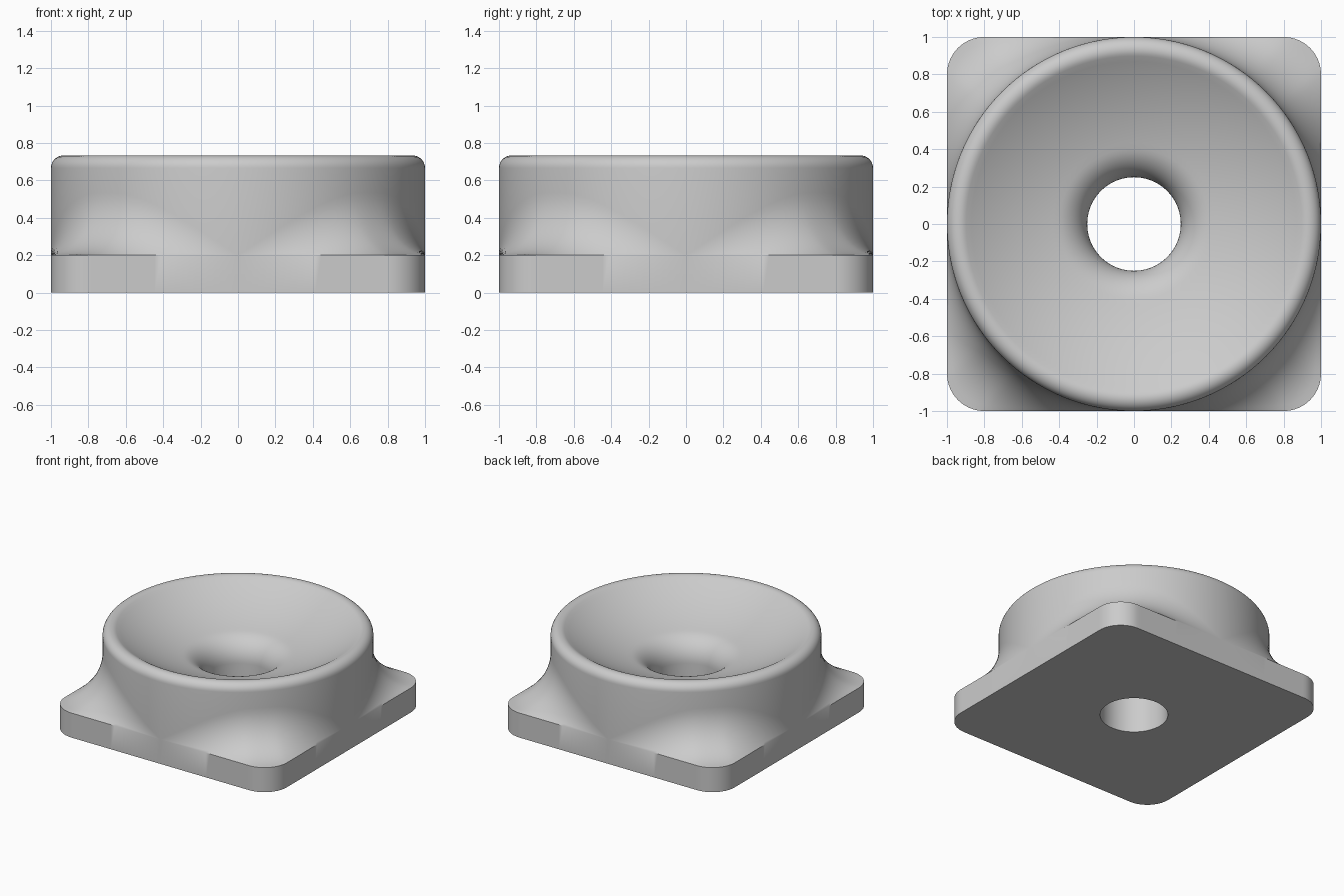
import bpy, bmesh
from math import sin, cos, asin, sqrt, pi, radians
from mathutils import Vector

cube = bpy.data.objects.get("Cube")
if cube:
    bpy.data.objects.remove(cube, do_unlink=True)

SEGMENTS = 240
PLATE_H, CORNER_R = 0.2, 0.2      # square plate
TOP, RIM_R = 0.733, 0.067         # cylinder top and its rounded rim
BLEND_R = 1 / 3                   # ball-shaped blend from cylinder to plate
HOLE, HOLE_R = 0.25, 0.2          # through hole and its rounded mouth
DISH_R = 1.7                      # spherical dish

# Dish centre and mouth centre so that all the roundings meet tangentially
rim_x, rim_z = 1 - RIM_R, TOP - RIM_R
dish_z = rim_z + sqrt((DISH_R + RIM_R) ** 2 - rim_x ** 2)
mouth_x = HOLE + HOLE_R
mouth_z = dish_z - sqrt((DISH_R + HOLE_R) ** 2 - mouth_x ** 2)
rim_tilt = asin(rim_x / (DISH_R + RIM_R))
mouth_tilt = asin(mouth_x / (DISH_R + HOLE_R))


def arc(cx, cz, r, start, end, steps):
    """Points (radius, height) on an arc; angles are measured from +x."""
    angles = [start + (end - start) * i / steps for i in range(steps + 1)]
    return [(cx + r * cos(a), cz + r * sin(a)) for a in angles]


def nearest_on_plate(p):
    """Nearest outline point of the rounded square."""
    inner = 1 - CORNER_R
    core = Vector((max(-inner, min(inner, p.x)), max(-inner, min(inner, p.y))))
    return core + (p - core).normalized() * CORNER_R


# Turned profile: rim, dish, hole mouth, straight hole
turned = arc(rim_x, rim_z, RIM_R, 0, pi / 2 + rim_tilt, 10)
turned += arc(0, dish_z, DISH_R, -pi / 2 + rim_tilt, -pi / 2 + mouth_tilt, 16)[1:]
turned += arc(mouth_x, mouth_z, HOLE_R, pi / 2 + mouth_tilt, pi, 12)[1:]
turned.append((HOLE, 0))


def column(angle):
    """All points at one angle, from the plate's underside to the hole."""
    out = Vector((cos(angle), sin(angle)))
    ball = out * (1 + BLEND_R)
    edge = nearest_on_plate(ball)
    gap = min((ball - edge).length, BLEND_R)
    ball_z = PLATE_H + sqrt(BLEND_R ** 2 - gap ** 2)
    centre = Vector((ball.x, ball.y, ball_z))
    low = Vector((edge.x, edge.y, PLATE_H)) - centre
    high = Vector((-out.x, -out.y, 0)) * BLEND_R
    spread = low.angle(high, 0)
    points = [Vector((edge.x, edge.y, 0)), centre + low]
    for i in range(1, 13):
        t = i / 12
        if spread < 0.001:
            d = high
        else:
            d = (low * sin((1 - t) * spread) + high * sin(t * spread)) / sin(spread)
        points.append(centre + d)
    return points + [Vector((out.x * r, out.y * r, z)) for r, z in turned]


# Skin neighbouring columns into one closed body
bm = bmesh.new()
columns = [[bm.verts.new(p) for p in column(2 * pi * i / SEGMENTS)]
           for i in range(SEGMENTS)]
for i, a in enumerate(columns):
    b = columns[(i + 1) % SEGMENTS]
    for j in range(len(a)):
        k = (j + 1) % len(a)
        bm.faces.new((a[j], b[j], b[k], a[k]))
bmesh.ops.remove_doubles(bm, verts=bm.verts, dist=0.0001)
bmesh.ops.recalc_face_normals(bm, faces=bm.faces)

mesh = bpy.data.meshes.new("dished_base")
bm.to_mesh(mesh)
bm.free()
body = bpy.data.objects.new("dished_base", mesh)
bpy.context.collection.objects.link(body)

# Plain grey
grey = bpy.data.materials.new("light_grey")
grey.use_nodes = True
colour = (0.6, 0.6, 0.6, 1)
grey.diffuse_color = colour
grey.node_tree.nodes["Principled BSDF"].inputs["Base Color"].default_value = colour
mesh.materials.append(grey)

bpy.ops.object.select_all(action='DESELECT')
body.select_set(True)
bpy.context.view_layer.objects.active = body
bpy.ops.object.shade_smooth_by_angle(angle=radians(35))
